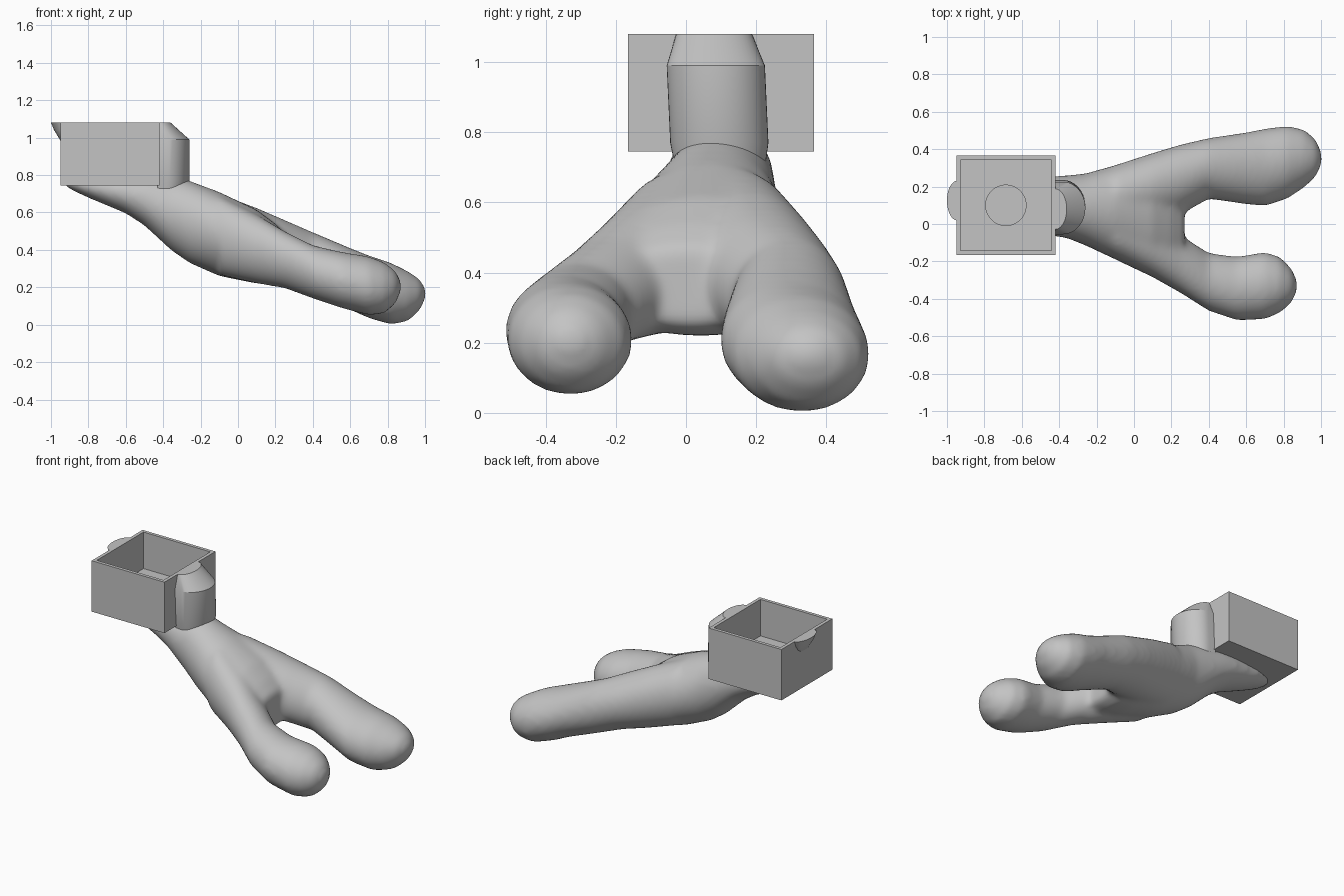
import bpy, bmesh
from math import sin, cos, pi

cube = bpy.data.objects.get("Cube")
if cube:
    bpy.data.objects.remove(cube, do_unlink=True)

grey = bpy.data.materials.new("plain grey")
grey.use_nodes = True
grey.diffuse_color = (0.55, 0.55, 0.55, 1)
grey.node_tree.nodes["Principled BSDF"].inputs["Base Color"].default_value = (0.55, 0.55, 0.55, 1)


def make_object(name, bm):
    bmesh.ops.recalc_face_normals(bm, faces=bm.faces)
    mesh = bpy.data.meshes.new(name)
    bm.to_mesh(mesh)
    bm.free()
    mesh.materials.append(grey)
    obj = bpy.data.objects.new(name, mesh)
    bpy.context.collection.objects.link(obj)
    return obj


def loft(bm, rings):
    """Skin a list of point rings and close both ends."""
    loops = [[bm.verts.new(p) for p in ring] for ring in rings]
    n = len(loops[0])
    for a, b in zip(loops, loops[1:]):
        for i in range(n):
            j = (i + 1) % n
            bm.faces.new((a[i], a[j], b[j], b[i]))
    bm.faces.new(loops[0])
    bm.faces.new(loops[-1])


def oval(x, y0, y1, z0, z1, n=40):
    """Upright elliptical section filling the given y and z ranges."""
    cy, cz, ry, rz = (y0 + y1) / 2, (z0 + z1) / 2, (y1 - y0) / 2, (z1 - z0) / 2
    return [(x, cy + ry * cos(2 * pi * i / n), cz + rz * sin(2 * pi * i / n)) for i in range(n)]


def half_round(z, back, cx, cy, rx, ry, n=24):
    """Level D-shaped section with its flat side at x = back."""
    arc = [(cx + rx * sin(pi * i / n), cy - ry * cos(pi * i / n), z) for i in range(n + 1)]
    return [(back, cy - ry, z)] + arc + [(back, cy + ry, z)]


def smooth(obj, degrees=35):
    bpy.ops.object.select_all(action="DESELECT")
    obj.select_set(True)
    bpy.context.view_layer.objects.active = obj
    bpy.ops.object.shade_smooth_by_angle(angle=degrees * pi / 180)


# Forked body: x, then y range and z range of each section
trunk = [
    (-0.93, 0.07, 0.14, 0.745, 0.79), (-0.88, 0.02, 0.18, 0.715, 0.80),
    (-0.78, -0.01, 0.21, 0.67, 0.81), (-0.6, -0.045, 0.24, 0.595, 0.815),
    (-0.5, -0.055, 0.25, 0.53, 0.815), (-0.36, -0.075, 0.26, 0.40, 0.80),
    (-0.26, -0.115, 0.27, 0.33, 0.77), (-0.1, -0.19, 0.315, 0.26, 0.71),
    (0.1, -0.285, 0.38, 0.22, 0.615), (0.2, -0.29, 0.36, 0.22, 0.54),
    (0.27, -0.23, 0.24, 0.25, 0.47),
]
left_leg = [
    (-0.1, -0.05, 0.315, 0.28, 0.70), (0.1, 0.0, 0.38, 0.23, 0.625),
    (0.25, 0.05, 0.425, 0.20, 0.56), (0.4, 0.135, 0.46, 0.155, 0.495),
    (0.6, 0.105, 0.49, 0.08, 0.41), (0.7, 0.095, 0.51, 0.035, 0.37),
    (0.82, 0.135, 0.525, 0.0, 0.33), (0.91, 0.195, 0.505, 0.02, 0.285),
    (0.97, 0.25, 0.455, 0.075, 0.245), (1.005, 0.32, 0.38, 0.145, 0.19),
]
right_leg = [
    (-0.1, -0.19, 0.12, 0.265, 0.69), (0.1, -0.285, 0.05, 0.22, 0.59),
    (0.25, -0.37, -0.06, 0.195, 0.50), (0.4, -0.465, -0.155, 0.14, 0.425),
    (0.55, -0.515, -0.175, 0.09, 0.39), (0.7, -0.51, -0.15, 0.05, 0.365),
    (0.78, -0.475, -0.175, 0.06, 0.335), (0.84, -0.425, -0.235, 0.11, 0.29),
    (0.872, -0.36, -0.3, 0.18, 0.23),
]
bm = bmesh.new()
for sections in (trunk, left_leg, right_leg):
    loft(bm, [oval(*s) for s in sections])
body = make_object("forked_body", bm)
remesh = body.modifiers.new("fuse", "REMESH")
remesh.mode = "VOXEL"
remesh.voxel_size = 0.016
remesh.use_smooth_shade = True
relax = body.modifiers.new("relax", "SMOOTH")
relax.factor = 0.5
relax.iterations = 14

# Open square box
BX, BY, SIDE, LOW, HIGH, FLOOR = -0.685, 0.1, 0.53, 0.745, 1.08, 0.84


def block(name, side, z0, z1):
    bm = bmesh.new()
    bmesh.ops.create_cube(bm, size=1)
    for v in bm.verts:
        v.co = (BX + v.co.x * side, BY + v.co.y * side, z1 if v.co.z > 0 else z0)
    return make_object(name, bm)


box = block("open_box", SIDE, LOW, HIGH)
cavity = block("box_cavity_cutter", SIDE - 0.044, FLOOR, HIGH + 0.2)

# Shallow round recess in the box floor
bm = bmesh.new()
bmesh.ops.create_cone(bm, cap_ends=True, segments=48, radius1=0.108, radius2=0.108, depth=0.08)
recess = make_object("floor_recess_cutter", bm)
recess.location = (BX, BY, FLOOR + 0.02)

for cutter in (cavity, recess):
    cut = box.modifiers.new(cutter.name, "BOOLEAN")
    cut.operation = "DIFFERENCE"
    cut.solver = "EXACT"
    cut.object = cutter
bpy.context.view_layer.update()
baked = bpy.data.meshes.new_from_object(box.evaluated_get(bpy.context.evaluated_depsgraph_get()))
box.modifiers.clear()
box.data = baked
for cutter in (cavity, recess):
    bpy.data.objects.remove(cutter, do_unlink=True)

# Rounded post with a sloping shoulder on the body side of the box
bm = bmesh.new()
wall = BX + SIDE / 2 - 0.01
loft(bm, [
    half_round(0.62, wall, -0.39, 0.1, 0.08, 0.115),
    half_round(0.77, wall, -0.38, 0.095, 0.12, 0.14),
    half_round(0.99, wall, -0.38, 0.085, 0.12, 0.14),
    half_round(HIGH, wall, -0.42, 0.08, 0.06, 0.108),
])
smooth(make_object("rounded_post", bm), 25)

# Small curved lip on the far side of the box
bm = bmesh.new()
wall = BX - SIDE / 2 + 0.01
loft(bm, [
    half_round(0.985, wall, -0.945, 0.125, -0.005, 0.04),
    half_round(1.01, wall, -0.945, 0.125, -0.02, 0.07),
    half_round(1.04, wall, -0.945, 0.125, -0.038, 0.09),
    half_round(HIGH, wall, -0.945, 0.125, -0.055, 0.106),
])
smooth(make_object("curved_lip", bm))
